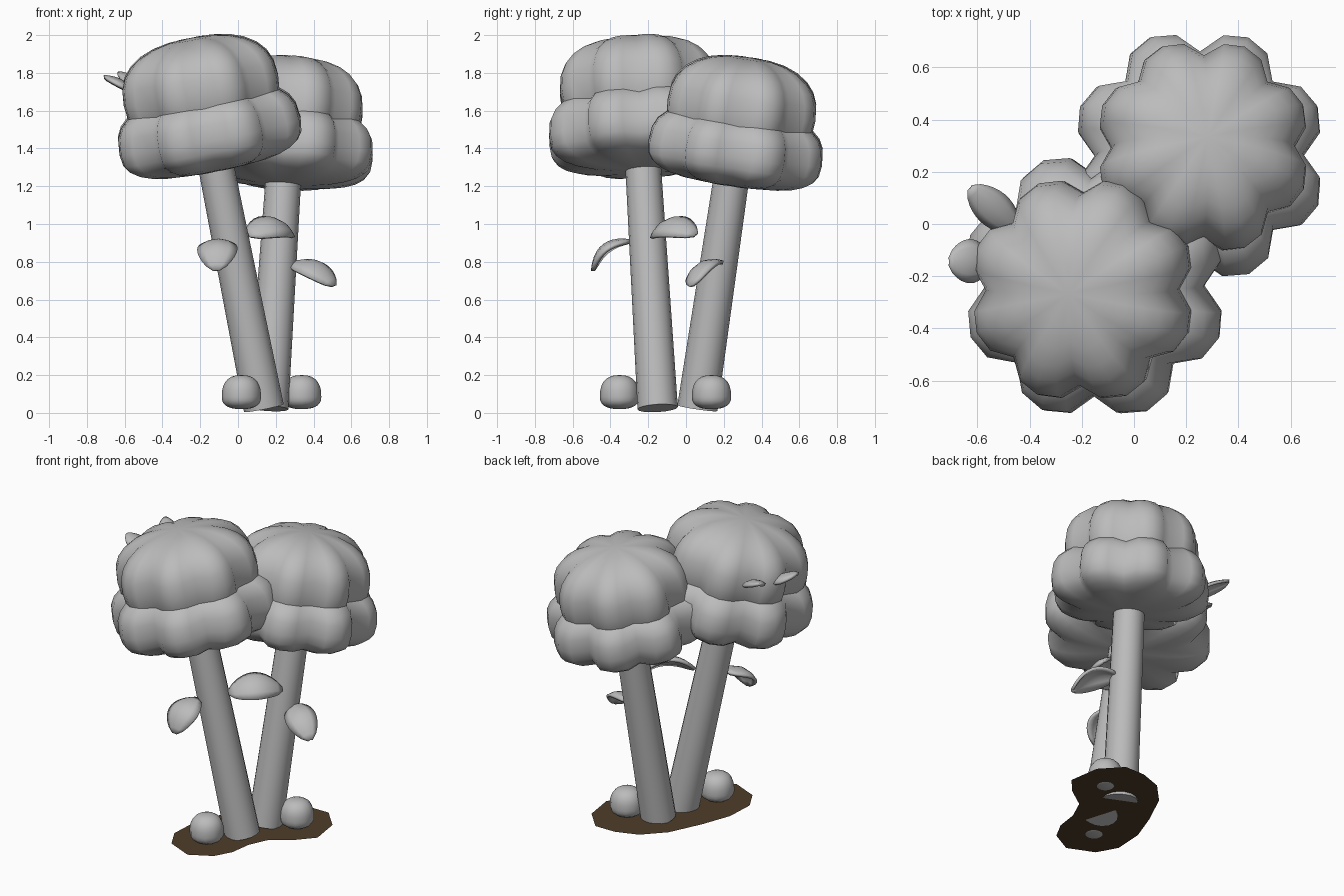
import bpy, bmesh, math
from mathutils import Vector, Matrix

if "Cube" in bpy.data.objects:
    bpy.data.objects.remove(bpy.data.objects["Cube"])


def material(name, rgb):
    m = bpy.data.materials.new(name)
    m.use_nodes = True
    color = (*rgb, 1)
    m.diffuse_color = color
    m.node_tree.nodes["Principled BSDF"].inputs["Base Color"].default_value = color
    return m


GREY = material("plain grey", (0.5, 0.5, 0.5))
BROWN = material("soil brown", (0.076, 0.048, 0.023))


def make(name, bm, mat=GREY, smooth=True):
    me = bpy.data.meshes.new(name)
    bmesh.ops.recalc_face_normals(bm, faces=bm.faces)
    for f in bm.faces:
        f.smooth = smooth
    bm.to_mesh(me)
    bm.free()
    me.materials.append(mat)
    ob = bpy.data.objects.new(name, me)
    bpy.context.collection.objects.link(ob)
    return ob


def skin(bm, rows, closed):
    # Bridge consecutive rows of vertices with quads
    n = len(rows[0])
    for a, b in zip(rows, rows[1:]):
        for i in range(n if closed else n - 1):
            j = (i + 1) % n
            bm.faces.new((a[i], a[j], b[j], b[i]))


def rounded_body(name, radius, below, above, power, depth, lobes):
    # Squashed round body, scalloped where depth is above zero
    bm = bmesh.new()
    seg, steps, rows = lobes * 4, 14, []
    for k in range(1, steps):
        a = math.pi * (k / steps - 0.5)
        r = radius * math.cos(a) ** power
        z = abs(math.sin(a)) ** power * (above if a > 0 else -below)
        row = []
        for i in range(seg):
            t = math.tau * i / seg
            lobe = 1 - depth * (1 - abs(math.sin(t * lobes / 2)) ** 0.7)
            row.append(bm.verts.new((r * lobe * math.cos(t), r * lobe * math.sin(t), z)))
        rows.append(row)
    skin(bm, rows, True)
    for row, z in ((rows[0], -below), (rows[-1], above)):
        pole = bm.verts.new((0, 0, z))
        for i in range(seg):
            bm.faces.new((row[i], row[(i + 1) % seg], pole))
    return make(name, bm)


def tree(side, base, lean, low_z, top_z, size):
    axis = Vector((*lean, 1))
    rot = Vector((0, 0, 1)).rotation_difference(axis)
    base = Vector(base)

    def place(ob, z):
        ob.rotation_mode = "QUATERNION"
        ob.rotation_quaternion = rot
        ob.location = base + axis * (z - base.z)

    # Trunk, slightly tapered
    bm = bmesh.new()
    length = (low_z - base.z) * axis.length
    bmesh.ops.create_cone(bm, cap_ends=True, segments=16, radius1=0.107,
                          radius2=0.093, depth=length)
    bmesh.ops.translate(bm, verts=bm.verts, vec=(0, 0, length / 2))
    trunk = make(side + "_trunk", bm, smooth=False)
    for p in trunk.data.polygons:
        p.use_smooth = len(p.vertices) == 4
    place(trunk, base.z)
    # Two crown tiers
    place(rounded_body(side + "_lower_crown", 0.52 * size, 0.185 * size, 0.25 * size,
                       0.72, 0.19, 8), low_z)
    place(rounded_body(side + "_upper_crown", 0.44 * size, 0.28, 0.28, 0.82, 0.16, 8), top_z)


tree("front", (0.137, -0.15, 0.025), (-0.198, -0.06), 1.465, 1.71, 1.0)
tree("back", (0.16, 0.06, 0.025), (0.066, 0.148), 1.38, 1.605, 0.95)


def leaf(name, base, tip, half_width, arch, cup, roll=0):
    # Arched, cupped leaf blade, banked by the roll angle
    base, tip = Vector(base), Vector(tip)
    along = (tip - base).normalized()
    side = along.cross(Vector((0, 0, 1))).normalized()
    side = Matrix.Rotation(math.radians(roll), 3, along) @ side
    up = side.cross(along)
    bm = bmesh.new()
    rows = []
    for k in range(11):
        t = 0.01 + 0.98 * k / 10
        w = half_width * math.sin(math.pi * t ** 0.95) ** 0.6
        mid = base.lerp(tip, t) + up * arch * 4 * t * (1 - t)
        rows.append([bm.verts.new(mid + side * w * s - up * cup * s * s * w / half_width)
                     for s in (-1, -0.6, 0, 0.6, 1)])
    skin(bm, rows, False)
    ob = make(name, bm)
    mod = ob.modifiers.new("thickness", "SOLIDIFY")
    mod.thickness = 0.018
    mod.offset = 0


leaf("front_trunk_leaf", (-0.1, -0.29, 0.91), (-0.115, -0.495, 0.75), 0.103, 0.07, 0.035)
leaf("middle_leaf", (0.05, -0.17, 0.94), (0.285, 0.055, 0.94), 0.095, 0.085, 0.035, 32)
leaf("back_trunk_leaf", (0.28, 0.18, 0.79), (0.51, 0.03, 0.67), 0.09, 0.065, 0.035, 18)
leaf("crown_leaf_back", (-0.45, -0.02, 1.7), (-0.63, 0.14, 1.8), 0.065, 0.02, 0.03)
leaf("crown_leaf_front", (-0.55, -0.14, 1.7), (-0.71, -0.145, 1.78), 0.08, 0.02, 0.03)

# Stones
for name, x, y in (("front_stone", 0.018, -0.352), ("back_stone", 0.337, 0.135)):
    rounded_body(name, 0.104, 0.065, 0.115, 0.8, 0, 3).location = (x, y, 0.085)

# Kidney-shaped soil patch
outline = [(0.54, 0.06), (0.51, 0.26), (0.39, 0.39), (0.25, 0.39), (0.105, 0.34),
           (-0.02, 0.21), (-0.12, 0), (-0.19, -0.19), (-0.2, -0.38), (-0.13, -0.51),
           (0.04, -0.585), (0.18, -0.51), (0.24, -0.4), (0.26, -0.26),
           (0.32, -0.13), (0.45, -0.04)]
bm = bmesh.new()
bm.faces.new([bm.verts.new((x, y, 0.025)) for x, y in outline])
make("soil_patch", bm, BROWN, smooth=False)
